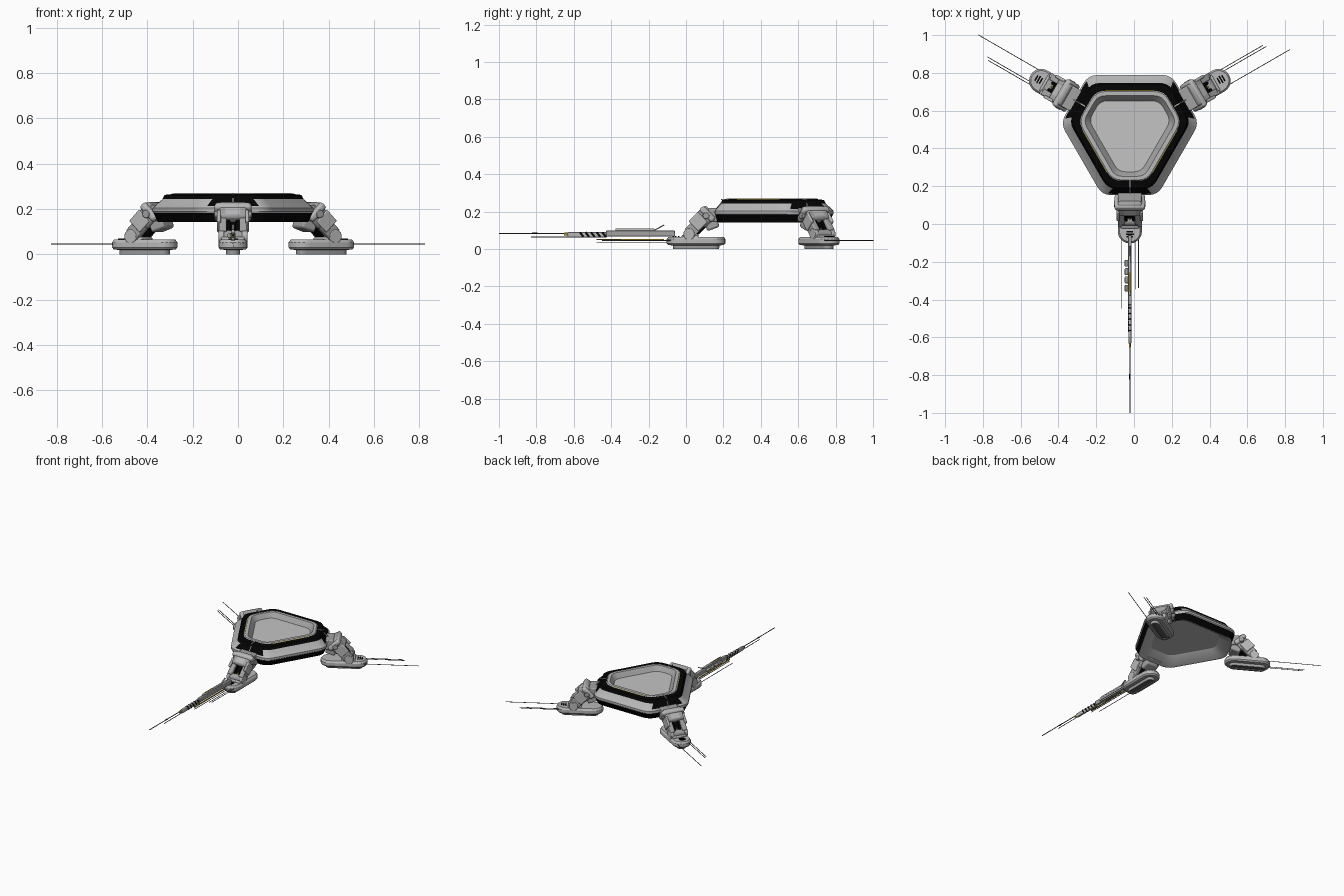
import bpy, bmesh, math
from mathutils import Matrix, Vector

if "Cube" in bpy.data.objects:
    bpy.data.objects.remove(bpy.data.objects["Cube"])

CENTRE = Matrix.Translation((-0.022, 0.492, 0))


def mat(name, r, g, b):
    m = bpy.data.materials.new(name)
    m.diffuse_color = (r, g, b, 1)
    m.use_nodes = True
    m.node_tree.nodes["Principled BSDF"].inputs["Base Color"].default_value = m.diffuse_color
    return m


PALE = mat("pale grey", .55, .55, .55)
LIGHT = mat("light grey", .48, .48, .48)
GREY = mat("mid grey", .36, .36, .36)
DARK = mat("dark grey", .10, .10, .10)
BLACK = mat("black", .001, .001, .001)
OCHRE = mat("ochre", .42, .29, .02)


def finish(name, bm, mats, frame, bevel=0, angle=30):
    bmesh.ops.recalc_face_normals(bm, faces=bm.faces)
    me = bpy.data.meshes.new(name)
    bm.to_mesh(me)
    bm.free()
    for m in mats:
        me.materials.append(m)
    ob = bpy.data.objects.new(name, me)
    bpy.context.collection.objects.link(ob)
    ob.matrix_world = frame
    if bevel:
        b = ob.modifiers.new("bevel", 'BEVEL')
        b.width, b.segments = bevel, 2
    bpy.ops.object.select_all(action='DESELECT')
    ob.select_set(True)
    bpy.context.view_layer.objects.active = ob
    bpy.ops.object.shade_smooth_by_angle(angle=math.radians(angle))
    return ob


def loft(name, rings, mats, rule, frame):
    """Skin closed rings, cap both ends; rule(band, column) gives the material index."""
    bm = bmesh.new()
    vs = [[bm.verts.new(p) for p in ring] for ring in rings]
    n = len(vs[0])
    for i in range(len(vs) - 1):
        for j in range(n):
            k = (j + 1) % n
            f = bm.faces.new((vs[i][j], vs[i][k], vs[i + 1][k], vs[i + 1][j]))
            f.material_index = rule(i, j)
    bm.faces.new(vs[0]).material_index = rule(-1, 0)
    bm.faces.new(vs[-1]).material_index = rule(len(vs) - 1, 0)
    return finish(name, bm, mats, frame)


def box(name, centre, size, m, frame, pitch=0, bevel=.006):
    bm = bmesh.new()
    bmesh.ops.create_cube(bm, size=1)
    bm.transform(Matrix.Translation(centre) @ Matrix.Rotation(math.radians(pitch), 4, 'Y')
                 @ Matrix.Diagonal((*size, 1)))
    return finish(name, bm, [m], frame, bevel)


def rod(name, a, b, radius, m, frame, sides=12, bevel=0):
    a, b = Vector(a), Vector(b)
    bm = bmesh.new()
    bmesh.ops.create_cone(bm, cap_ends=True, segments=sides, radius1=radius,
                          radius2=radius, depth=(b - a).length)
    bm.transform(Matrix.Translation((a + b) / 2)
                 @ (b - a).to_track_quat('Z', 'Y').to_matrix().to_4x4())
    return finish(name, bm, [m], frame, bevel)


def hexagon(a, b, z, d=.045, seg=4):
    """Rounded hexagon: three long sides at distance a, three short ones at distance b."""
    corners = []
    for k in range(6):
        p, q = (b, a) if k % 2 == 0 else (a, b)
        t = math.radians(30 + 60 * k)
        u = (q - p * .5) / math.sin(math.radians(60))
        corners.append(Vector((p * math.cos(t) - u * math.sin(t),
                               p * math.sin(t) + u * math.cos(t), z)))
    pts = []
    for k, c in enumerate(corners):
        p0 = c + (corners[k - 1] - c).normalized() * d
        p1 = c + (corners[(k + 1) % 6] - c).normalized() * d
        for s in range(seg + 1):
            t = s / seg
            pts.append(p0 * (1 - t) ** 2 + c * 2 * t * (1 - t) + p1 * t * t)
    return pts


def stadium(x0, x1, r, z, seg=10):
    pts = []
    for cx, start in ((x1, -90), (x0, 90)):
        for s in range(seg + 1):
            t = math.radians(start + 180 * s / seg)
            pts.append((cx + r * math.cos(t), r * math.sin(t), z))
    return pts


# Hull: one skin from the hollow underside over the edge to the basin floor
profile = [(.195, .242, .190), (.262, .308, .144), (.275, .322, .142), (.293, .336, .183),
           (.297, .339, .188), (.297, .339, .203), (.288, .332, .213), (.255, .306, .243),
           (.246, .298, .262), (.216, .266, .265), (.213, .263, .266), (.209, .259, .270),
           (.187, .240, .270), (.180, .233, .262), (.160, .216, .238)]


def hull_rule(band, col):
    corner, step = divmod(col, 5)
    flat_long = step == 4 and corner % 2 == 0
    short = step == (0 if corner % 2 == 0 else 3) or (step == 4 and corner % 2 == 1)
    if band in (2, 7, 8) or (band == 6 and short):
        return 3
    if band == 9:
        return 4 if flat_long else 3
    if band in (12, 13):
        return 1
    return 5 if band == 14 else 0


loft("hull", [hexagon(a, b, z, .05 if a > .2 else .04) for a, b, z in profile],
     [LIGHT, GREY, DARK, BLACK, OCHRE, PALE], hull_rule, CENTRE)


# One leg, modelled along +x and turned to each short side of the hull
def leg(frame):
    box("hull_seam", (.283, 0, .265), (.046, .006, .006), LIGHT, frame, 4, 0)
    box("hull_seam_slope", (.318, 0, .229), (.044, .006, .006), LIGHT, frame, 49, 0)
    box("hip", (.335, 0, .182), (.08, .125, .072), GREY, frame)
    box("hip_underblock", (.355, 0, .135), (.07, .10, .06), GREY, frame, 20, .010)
    box("knee_housing", (.393, 0, .172), (.095, .13, .085), GREY, frame, 45, .014)
    box("knee_collar", (.378, 0, .186), (.035, .162, .096), LIGHT, frame, 45, .012)
    box("knee_cover", (.418, 0, .192), (.07, .075, .022), LIGHT, frame, 45)
    box("knee_core", (.415, 0, .122), (.09, .07, .05), BLACK, frame, 45)
    for s in (-1, 1):
        box("shin_strut", (.436, .045 * s, .124), (.115, .034, .066), GREY, frame, 45)
        box("shin_guard", (.428, .062 * s, .146), (.07, .016, .075), LIGHT, frame, 45, .005)
        rod("ankle_cap", (.476, .040 * s, .079), (.476, .064 * s, .079), .031, LIGHT, frame, 20, .004)
        rod("hinge_pin", (.385, .06 * s, .178), (.385, .084 * s, .178), .018, GREY, frame, 16, .003)
        rod("cable", (.42, .02 * s, .165), (.485, .02 * s, .085), .008, BLACK, frame)
    rod("ankle_axle", (.476, -.05, .079), (.476, .05, .079), .026, GREY, frame, 20)
    rod("piston", (.41, 0, .150), (.478, 0, .09), .005, OCHRE, frame)
    # Foot: rounded shoe on a narrower sole with a groove
    rings = [(.016, .008), (.019, 0), (.030, 0), (.032, .019), (.056, .021), (.064, .030),
             (.064, .052), (.055, .065)]
    loft("foot", [stadium(.345, .531, r, z) for r, z in rings], [LIGHT, GREY, DARK],
         lambda i, j: 2 if i < 1 else 1 if i < 4 else 0, frame)
    box("foot_mount", (.47, 0, .066), (.09, .10, .02), LIGHT, frame)
    # Toe vents
    for i in range(3):
        box("toe_vent", (.532 + .014 * i, 0, .066), (.008, .042 - .008 * abs(i - 1), .006), BLACK, frame, 0, 0)
    # Needle antennas
    for t, end in ((-.045, .94), (.032, .84), (.046, .83)):
        rod("needle", (.50, t, .046), (end, t, .046), .0022, DARK, frame, 6)


for angle, shift in ((30, .010), (150, -.010), (270, 0)):
    leg(Matrix.Translation((shift, 0, 0)) @ CENTRE @ Matrix.Rotation(math.radians(angle), 4, 'Z'))

# Long gun on the front foot
gun = CENTRE @ Matrix.Rotation(math.radians(270), 4, 'Z')
box("gun_receiver", (.735, 0, .082), (.37, .020, .032), GREY, gun, 0, .004)
box("gun_cover", (.765, 0, .102), (.21, .014, .014), LIGHT, gun, 0, .004)
box("gun_cover_strip", (.80, 0, .109), (.10, .008, .003), OCHRE, gun, 0, 0)
box("gun_sight", (.635, 0, .114), (.06, .010, .006), GREY, gun, 28, .001)
box("gun_handguard", (1.02, 0, .076), (.21, .016, .028), LIGHT, gun, 0, .004)
box("gun_nose", (1.13, 0, .079), (.03, .010, .016), OCHRE, gun, 0, .003)
box("gun_rail", (.79, 0, .050), (.36, .008, .006), OCHRE, gun, 0, 0)
for i in range(5):
    box("gun_stripe", (.93 + .03 * i, 0, .077), (.011, .0175, .031), BLACK, gun, 38, 0)
rod("gun_barrel", (1.1, 0, .083), (1.492, 0, .083), .0028, DARK, gun, 8)
rod("gun_lower_rod", (1.0, 0, .064), (1.32, 0, .064), .0022, DARK, gun, 8)
rod("gun_muzzle_band", (1.285, 0, .083), (1.315, 0, .083), .004, BLACK, gun, 8)
rod("gun_lower_needle", (.58, .002, .036), (.97, .002, .036), .0022, DARK, gun, 8)

# Row of cells on the side of the gun
for i in range(4):
    r = .70 + .044 * i
    rod("gun_cell", (r - .018, -.016, .082), (r + .018, -.016, .082), .011, GREY, gun, 12, .004)
